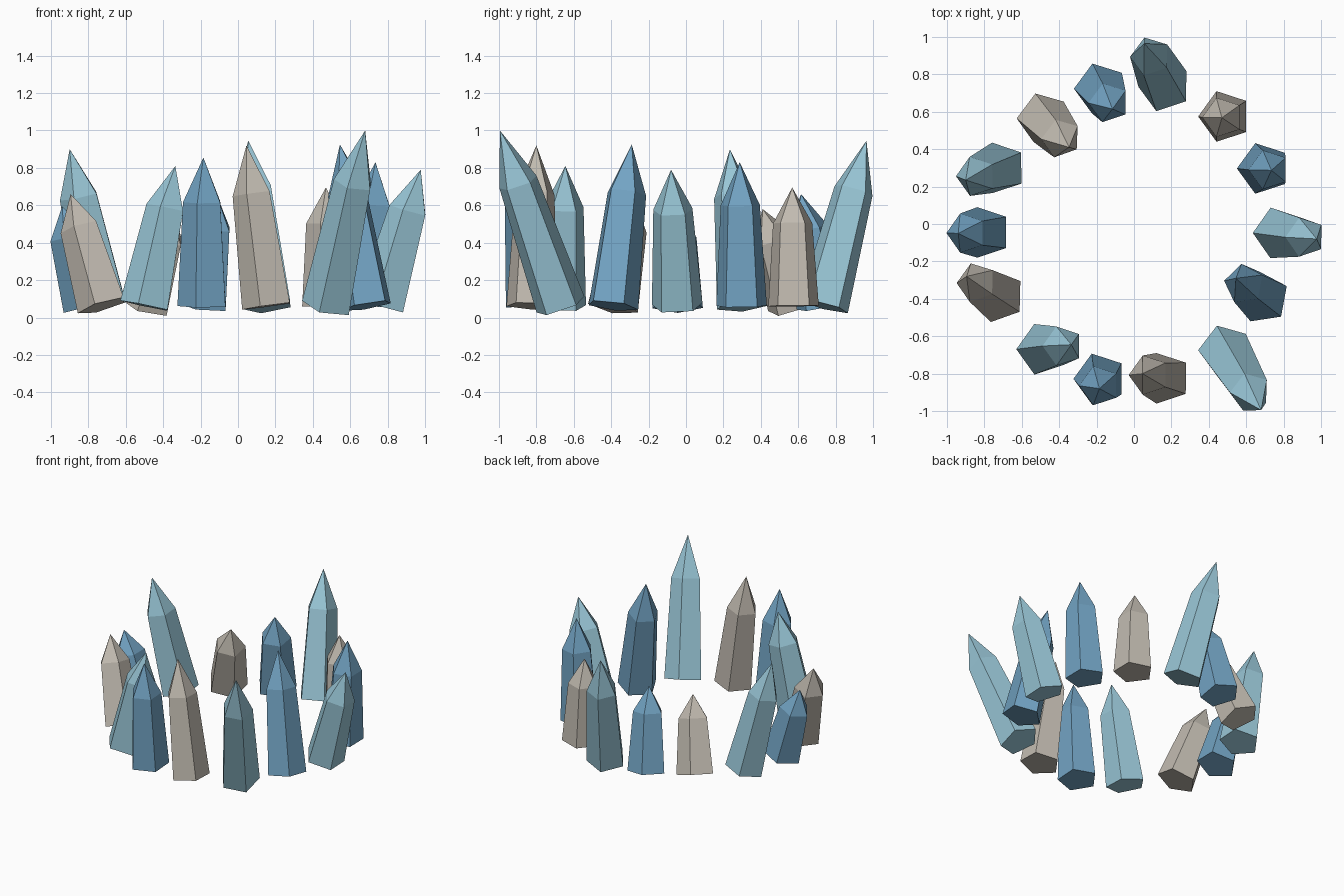
import bpy
import bmesh
from math import cos, sin, pi, radians
from mathutils import Vector, Matrix

default = bpy.data.objects.get("Cube")
if default:
    bpy.data.objects.remove(default, do_unlink=True)

SIDES = 5
BASE_RADIUS = 0.142
SHOULDER_RADIUS = 0.11
SHOULDER_HEIGHT = 0.7   # fraction of the crystal's length
BASE_Z = 0.062


def make_material(name, rgb):
    mat = bpy.data.materials.new(name)
    mat.use_nodes = True
    color = (*rgb, 1.0)
    mat.diffuse_color = color
    mat.node_tree.nodes["Principled BSDF"].inputs["Base Color"].default_value = color
    return mat


materials = {
    "pale": make_material("pale_ice_blue", (0.32, 0.57, 0.68)),
    "blue": make_material("steel_blue", (0.17, 0.37, 0.55)),
    "grey": make_material("warm_grey", (0.54, 0.50, 0.44)),
}


def make_crystal(name, kind, base, tip, yaw=0):
    """Tapered five-sided prism with a pointed top, leaning from base to tip."""
    base = Vector((*base, BASE_Z))
    axis = Vector(tip) - base
    length = axis.length
    bm = bmesh.new()

    def ring(radius, z):
        angles = [pi + 2 * pi * i / SIDES for i in range(SIDES)]
        return [bm.verts.new((radius * cos(a), radius * sin(a), z)) for a in angles]

    bottom = ring(BASE_RADIUS, 0)
    shoulder = ring(SHOULDER_RADIUS, SHOULDER_HEIGHT * length)
    point = bm.verts.new((0, 0, length))
    bm.faces.new(bottom[::-1])
    for i in range(SIDES):
        j = (i + 1) % SIDES
        bm.faces.new((bottom[i], bottom[j], shoulder[j], shoulder[i]))
        bm.faces.new((shoulder[i], shoulder[j], point))

    mesh = bpy.data.meshes.new(name)
    bm.to_mesh(mesh)
    bm.free()
    mesh.materials.append(materials[kind])
    obj = bpy.data.objects.new(name, mesh)
    lean = Vector((0, 0, 1)).rotation_difference(axis.normalized())
    obj.matrix_world = (Matrix.Translation(base) @ lean.to_matrix().to_4x4()
                        @ Matrix.Rotation(radians(yaw), 4, "Z"))
    bpy.context.collection.objects.link(obj)
    return obj


# Ring of crystals, clockwise from the back: colour, foot (x, y), tip (x, y, z)
crystals = [
    ("pale", (0.165, 0.735), (0.055, 0.965, 0.945)),
    ("grey", (0.485, 0.575), (0.47, 0.568, 0.695)),
    ("blue", (0.692, 0.297), (0.735, 0.287, 0.83)),
    ("pale", (0.772, -0.047), (0.977, -0.08, 0.79)),
    ("blue", (0.69, -0.395), (0.545, -0.29, 0.925), -10),
    ("pale", (0.482, -0.67), (0.68, -0.995, 1.0)),
    ("grey", (0.163, -0.825), (0.045, -0.80, 0.92)),
    ("blue", (-0.182, -0.828), (-0.185, -0.88, 0.855)),
    ("pale", (-0.49, -0.67), (-0.335, -0.645, 0.81)),
    ("grey", (-0.72, -0.39), (-0.895, -0.28, 0.66)),
    ("blue", (-0.795, -0.045), (-0.94, -0.05, 0.595)),
    ("pale", (-0.715, 0.30), (-0.90, 0.235, 0.90)),
    ("grey", (-0.49, 0.57), (-0.347, 0.41, 0.58)),
    ("blue", (-0.18, 0.725), (-0.115, 0.615, 0.66)),
]
for number, (kind, *shape) in enumerate(crystals, 1):
    make_crystal(f"{kind}_crystal_{number}", kind, *shape)
